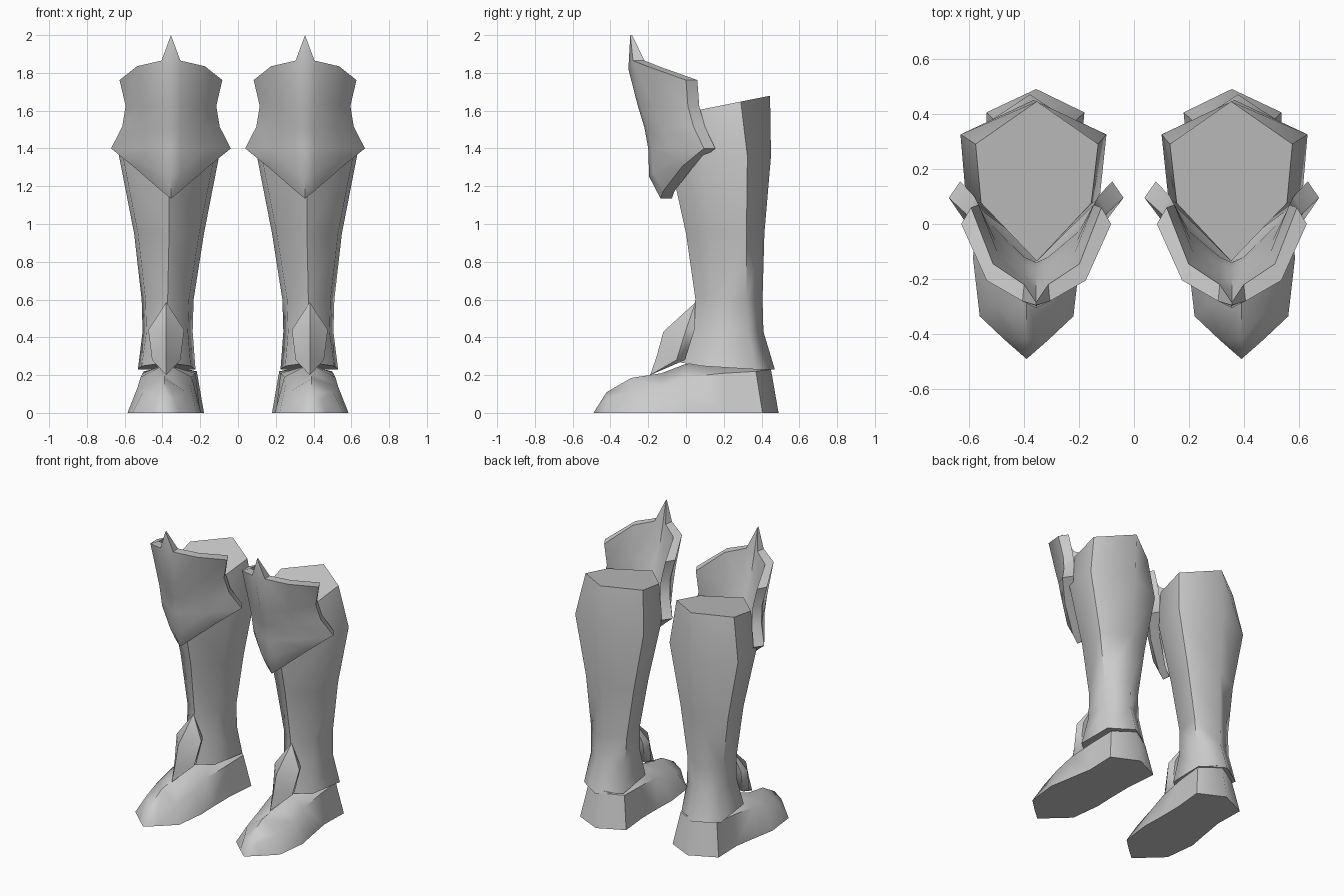
import bpy, bmesh, math
from mathutils import Vector

cube = bpy.data.objects.get("Cube")
if cube:
    bpy.data.objects.remove(cube, do_unlink=True)

steel = bpy.data.materials.new("grey_steel")
steel.use_nodes = True
steel.diffuse_color = (0.6, 0.6, 0.6, 1)
steel.node_tree.nodes["Principled BSDF"].inputs["Base Color"].default_value = (0.6, 0.6, 0.6, 1)


def finish(bm, name, angle):
    """Weld the mesh and place a left copy plus a mirrored right copy."""
    bmesh.ops.remove_doubles(bm, verts=bm.verts, dist=0.0005)
    for prefix, sign in (("left", 1), ("right", -1)):
        side = bm.copy()
        for v in side.verts:
            v.co.x *= sign
        bmesh.ops.recalc_face_normals(side, faces=side.faces)
        mesh = bpy.data.meshes.new(f"{prefix}_{name}")
        side.to_mesh(mesh)
        side.free()
        mesh.materials.append(steel)
        ob = bpy.data.objects.new(f"{prefix}_{name}", mesh)
        bpy.context.collection.objects.link(ob)
        bpy.ops.object.select_all(action="DESELECT")
        ob.select_set(True)
        bpy.context.view_layer.objects.active = ob
        bpy.ops.object.shade_smooth_by_angle(angle=math.radians(angle))
    bm.free()


def skin(bm, rows, closed):
    """Join rows of points with faces, skipping collapsed corners."""
    made = {}

    def vert(p):
        key = tuple(round(c, 4) for c in p)
        if key not in made:
            made[key] = bm.verts.new(p)
        return made[key]

    grid = [[vert(p) for p in row] for row in rows]
    for a, b in zip(grid, grid[1:]):
        n = len(a)
        for i in range(n if closed else n - 1):
            j = (i + 1) % n
            loop = list(dict.fromkeys((a[i], a[j], b[j], b[i])))
            if len(loop) > 2:
                bm.faces.new(loop)
    return grid


def cap(bm, ring):
    ring = list(dict.fromkeys(ring))
    if len(ring) > 2:
        bm.faces.new(ring)


# Shin: six-sided rings, pointed at front and back
# z, slope, inner x, outer x, back y, back corner y, front corner y, front y
shin_rings = [
    (0.23, -0.04, 0.225, 0.53, 0.47, 0.37, 0.09, -0.03),
    (0.43, 0, 0.24, 0.505, 0.41, 0.33, 0.13, 0.02),
    (0.60, 0, 0.235, 0.51, 0.405, 0.32, 0.14, 0.05),
    (0.95, 0, 0.18, 0.55, 0.415, 0.32, 0.12, 0.00),
    (1.36, 0, 0.10, 0.63, 0.45, 0.325, 0.09, -0.09),
    (1.63, 0.05, 0.13, 0.575, 0.445, 0.29, 0.076, -0.135),
]
rows = []
for z, tilt, xi, xo, back, bc, fc, front in shin_rings:
    mid = (xi + xo) / 2
    plan = [(mid, back), (xi, bc), (xi + 0.025, fc), (mid, front), (xo - 0.02, fc), (xo, bc)]
    rows.append([(x, y, z + tilt * (y - 0.2) / 0.25 * (1 if tilt > 0 or y < 0.2 else 0))
                 for x, y in plan])
bm = bmesh.new()
grid = skin(bm, rows, True)
cap(bm, grid[0])
cap(bm, grid[-1])
finish(bm, "shin", 65)

# Shoe: sections from toe to heel
# centre x, bottom y, top y, bottom half width, shoulder half width, shoulder z, ridge z
shoe_sections = [
    (0.39, -0.49, -0.49, 0, 0, 0, 0),
    (0.39, -0.42, -0.42, 0.08, 0.055, 0.07, 0.11),
    (0.39, -0.335, -0.29, 0.17, 0.115, 0.11, 0.185),
    (0.39, -0.12, -0.13, 0.195, 0.14, 0.14, 0.21),
    (0.38, 0.02, 0.0, 0.18, 0.135, 0.19, 0.26),
    (0.365, 0.20, 0.2, 0.165, 0.14, 0.21, 0.25),
    (0.358, 0.405, 0.37, 0.178, 0.14, 0.22, 0.25),
    (0.355, 0.49, 0.45, 0, 0, 0.23, 0.25),
]
rows = [[(c - w, yb, 0), (c - s, yt, sz), (c, yt, tz), (c + s, yt, sz), (c + w, yb, 0)]
        for c, yb, yt, w, s, sz, tz in shoe_sections]
bm = bmesh.new()
skin(bm, rows, True)
finish(bm, "shoe", 55)

# Ankle plate: ridged diamond resting on the instep
ridge = [(0.05, 0.585), (-0.12, 0.43), (-0.155, 0.3), (-0.19, 0.2)]
edge = [(0, 0.05, 0.585), (0.095, 0.0, 0.44), (0.075, -0.05, 0.28), (0, -0.19, 0.2)]
rows = []
for (ry, rz), (w, ey, ez) in zip(ridge, edge):
    deep = 0.045 if w else 0
    rows.append([(0.38 - w, ey, ez), (0.38, ry, rz), (0.38 + w, ey, ez),
                 (0.38 + w * 0.8, ey + deep, ez), (0.38 - w * 0.8, ey + deep, ez)])
bm = bmesh.new()
skin(bm, rows, True)
finish(bm, "ankle_plate", 50)

# Knee guard: half grid from ridge to wing, offset from the guard's middle
tip = (0, -0.295, 2.0)
brow = [(0.05, -0.28, 1.865), (0.18, -0.205, 1.835), (0.272, 0.0, 1.762)]
wing = (0.317, 0.095, 1.40)
half = [
    [tip] + brow,
    [(0, -0.305, 1.82)] + brow,
    [(0, -0.255, 1.625), (0.05, -0.24, 1.625), (0.16, -0.165, 1.625), (0.24, 0.01, 1.625)],
    [(0, -0.22, 1.51), (0.05, -0.205, 1.51), (0.17, -0.12, 1.51), (0.258, 0.04, 1.515)],
    [(0, -0.2, 1.40), (0.05, -0.18, 1.40), (0.18, -0.085, 1.40), wing],
    [(0, -0.195, 1.25), (0.05, -0.175, 1.27), (0.19, -0.06, 1.34), wing],
    [(0, -0.135, 1.135), (0.05, -0.12, 1.175), (0.20, -0.02, 1.305), wing],
]
rows = [[(-x, y, z) for x, y, z in row[:0:-1]] + row for row in half]
bm = bmesh.new()
skin(bm, rows, False)
bmesh.ops.recalc_face_normals(bm, faces=bm.faces)
rim = [e for e in bm.edges if e.is_boundary]
copied = bmesh.ops.duplicate(bm, geom=bm.verts[:] + bm.edges[:] + bm.faces[:])["vert_map"]
inner = {v: copied[v] for e in rim for v in e.verts}
for v in [g for g in bm.verts][len(bm.verts) // 2:]:
    if v.co.z < 1.99:
        v.co = Vector((v.co.x * 0.87, v.co.y + 0.06, v.co.z))
    else:
        v.co.y += 0.01
for e in rim:
    a, b = e.verts
    bm.faces.new((a, b, inner[b], inner[a]))
for v in bm.verts:
    v.co.x += 0.355
finish(bm, "knee_guard", 50)
